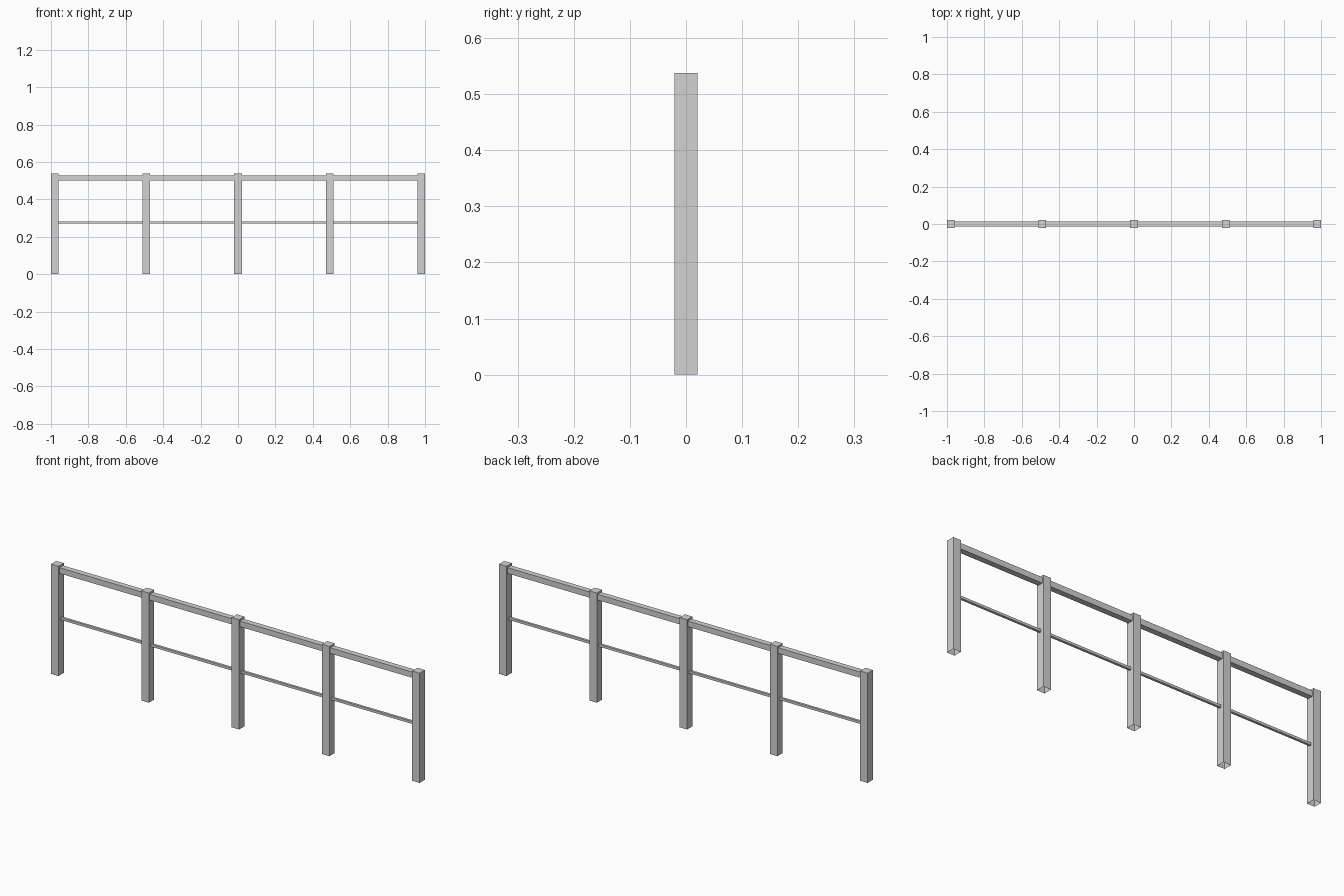
import bpy
import bmesh

cube = bpy.data.objects.get("Cube")
if cube:
    bpy.data.objects.remove(cube, do_unlink=True)

GREY = (0.65, 0.65, 0.65, 1.0)
metal = bpy.data.materials.new("painted light grey metal")
metal.use_nodes = True
metal.diffuse_color = GREY
metal.node_tree.nodes["Principled BSDF"].inputs["Base Color"].default_value = GREY


def box(name, size, centre, open_bottom=False):
    """Flat-sided box, optionally without its underside."""
    bm = bmesh.new()
    bmesh.ops.create_cube(bm, size=1)
    if open_bottom:
        bm.normal_update()
        under = [f for f in bm.faces if f.normal.z < -0.5]
        bmesh.ops.delete(bm, geom=under, context="FACES")
    bmesh.ops.scale(bm, vec=size, verts=bm.verts)
    mesh = bpy.data.meshes.new(name)
    bm.to_mesh(mesh)
    bm.free()
    mesh.materials.append(metal)
    obj = bpy.data.objects.new(name, mesh)
    obj.location = centre
    bpy.context.collection.objects.link(obj)
    return obj


POST = 0.041
HEIGHT = 0.538
BAYS = 4
pitch = (2 - POST) / BAYS
first = -1 + POST / 2

# Hollow posts, open at the foot
for i in range(BAYS + 1):
    box(f"post_{i + 1}", (POST, POST, HEIGHT),
        (first + i * pitch, 0, HEIGHT / 2), open_bottom=True)

# Handrail and thin middle rail between each pair of posts
for i in range(BAYS):
    x = first + (i + 0.5) * pitch
    span = pitch - POST
    box(f"top_rail_{i + 1}", (span, 0.028, 0.028), (x, 0, 0.515))
    box(f"middle_rail_{i + 1}", (span, 0.012, 0.012), (x, 0, 0.276))
